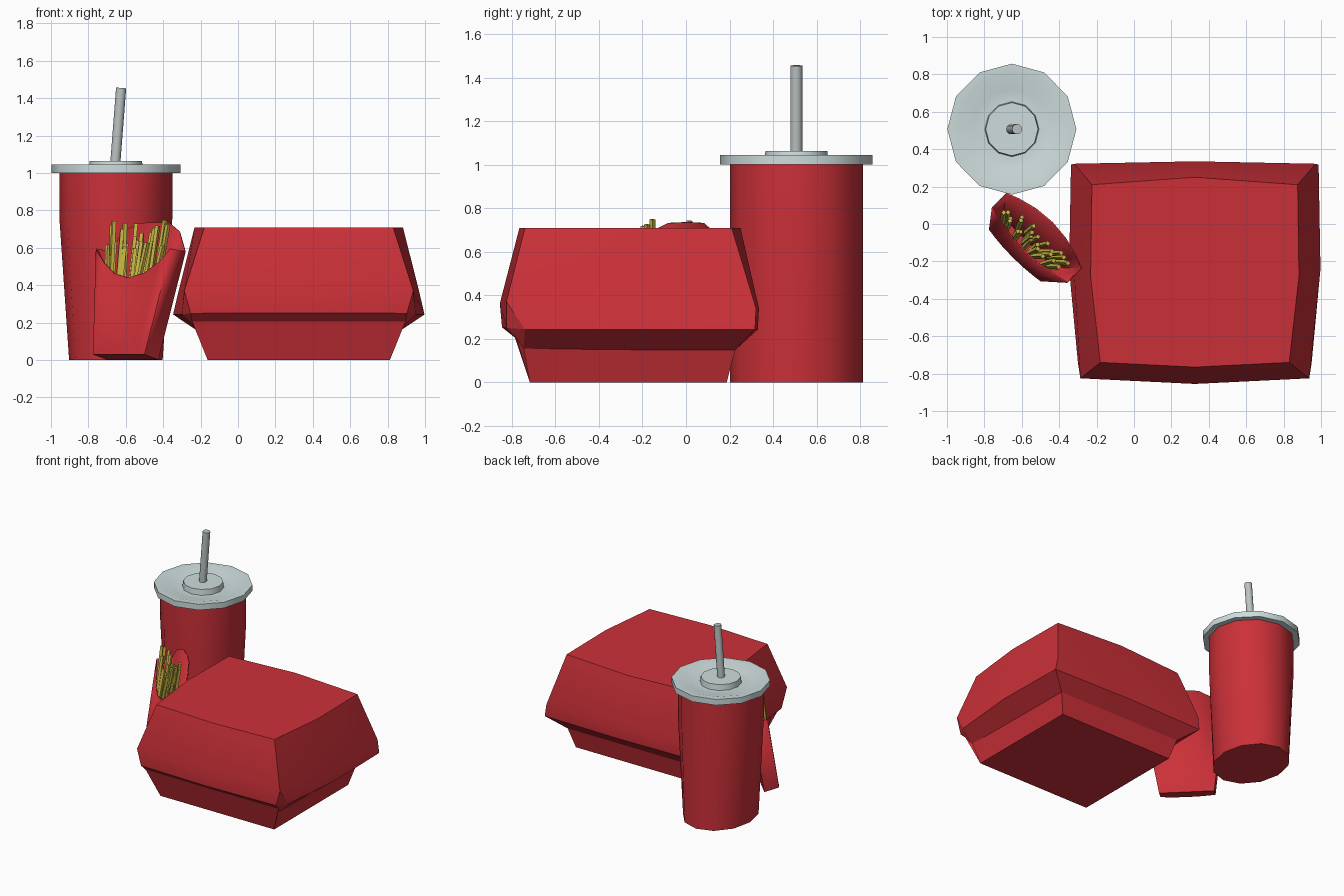
import bpy, bmesh, math, random
from mathutils import Vector

if "Cube" in bpy.data.objects:
    bpy.data.objects.remove(bpy.data.objects["Cube"])

random.seed(4)


def material(name, color):
    m = bpy.data.materials.new(name)
    m.diffuse_color = (*color, 1)
    m.use_nodes = True
    m.node_tree.nodes["Principled BSDF"].inputs["Base Color"].default_value = m.diffuse_color
    return m


RED = material("red_card", (0.6, 0.03, 0.04))
PALE = material("pale_plastic", (0.62, 0.72, 0.72))
GREY = material("straw_grey", (0.5, 0.55, 0.55))
YELLOW = material("potato_yellow", (0.6, 0.48, 0.06))


def loft(name, rings, mat, cap_start=False, cap_end=False, angle=35):
    """Skin a list of equal-length closed rings into one object."""
    bm = bmesh.new()
    rows = [[bm.verts.new(p) for p in ring] for ring in rings]
    n = len(rows[0])
    for a, b in zip(rows, rows[1:]):
        for i in range(n):
            j = (i + 1) % n
            bm.faces.new((a[i], a[j], b[j], b[i]))
    if cap_start:
        bm.faces.new(rows[0][::-1])
    if cap_end:
        bm.faces.new(rows[-1])
    bmesh.ops.remove_doubles(bm, verts=bm.verts, dist=0.0005)
    bmesh.ops.recalc_face_normals(bm, faces=bm.faces)
    me = bpy.data.meshes.new(name)
    bm.to_mesh(me)
    bm.free()
    me.materials.append(mat)
    ob = bpy.data.objects.new(name, me)
    bpy.context.collection.objects.link(ob)
    bpy.ops.object.select_all(action='DESELECT')
    ob.select_set(True)
    bpy.context.view_layer.objects.active = ob
    bpy.ops.object.shade_smooth_by_angle(angle=math.radians(angle))
    return ob


def ellipse(cx, cy, rx, ry, z, n=12):
    return [Vector((cx + rx * math.cos(2 * math.pi * i / n),
                    cy + ry * math.sin(2 * math.pi * i / n), z)) for i in range(n)]


def stick(name, start, end, r, n, mat):
    """Straight prism between two points."""
    start, end = Vector(start), Vector(end)
    q = (end - start).to_track_quat('Z', 'Y')
    rings = [[p + q @ v for v in ellipse(0, 0, r, r, 0, n)] for p in (start, end)]
    return loft(name, rings, mat, True, True)


# Drink cup: round at the top, narrowed in x at the base
CX, CY = -0.653, 0.507
loft("cup", [ellipse(CX, CY, rx, 0.305, z) for rx, z in
             ((0.25, 0), (0.302, 0.76), (0.302, 1.01))], RED, True, True)

# Cup lid: raised rim, dished groove, raised centre disc
loft("cup_lid", [ellipse(CX, CY, r, r * 1.015, z) for r, z in
                 ((0.29, 1.0), (0.345, 1.0), (0.345, 1.045), (0.30, 1.045), (0.21, 1.02),
                  (0.145, 1.02), (0.14, 1.063), (0.03, 1.063))], PALE, True, True)
stick("straw", (-0.657, CY, 1.04), (-0.625, CY, 1.455), 0.027, 12, GREY)


# Burger box: half rings mirrored about the box centre line
def box_ring(half):
    right = [Vector((0.325 + x, y, z)) for x, y, z in half]
    left = [Vector((0.325 - x, y, z)) for x, y, z in half[-2:0:-1]]
    return right + left


top = box_ring([(0, -.765, .71), (.505, -.74, .71), (.505, -.74, .71),
                (.557, -.28, .71), (.55, .21, .71), (0, .25, .71)])
belt = box_ring([(0, -.855, .363), (.612, -.825, .372), (.612, -.825, .372),
                 (.645, -.26, .36), (.645, .322, .34), (0, .335, .34)])
lip = box_ring([(0, -.845, .253), (.578, -.825, .25), (.625, -.74, .244),
                (.672, -.24, .244), (.662, .317, .244), (0, .33, .244)])
flare = box_ring([(0, -.785, .205), (.57, -.78, .205), (.535, -.745, .155),
                  (.532, -.26, .15), (.53, .225, .148), (0, .225, .148)])
base = box_ring([(0, -.717, 0), (.487, -.717, 0), (.487, -.717, 0),
                 (.487, -.27, 0), (.487, .187, 0), (0, .187, 0)])
loft("burger_box_lid", [top, belt, lip], RED, cap_start=True, angle=20)
loft("burger_box_tray", [base, flare, lip], RED, cap_start=True, angle=20)


# Fries carton: turned 45 degrees and leaning back
def carton_point(d, n, z):
    k = math.sqrt(0.5)
    return Vector(((d + n) * k, (n - d) * k, z))


bottom, rim = [], []
steps = [-1, -.75, -.4, 0, .4, .75, 1]
for s in steps:                                   # scooped front panel
    bulge = 1 - s * s
    bottom.append(carton_point(-.332 + .195 * s, -.57 - .015 * bulge, .03))
    rim.append(carton_point(-.315 + .285 * s, -.475 - .045 * bulge, .44 + .155 * s * s))
for s in reversed(steps):                         # tall back panel
    bottom.append(carton_point(-.332 + .195 * s, -.465, .002))
    rim.append(carton_point(-.315 + .285 * s, -.365 + .065 * (1 - s * s),
                            .58 + .155 * (1 - s ** 4)))
carton = loft("fries_carton", [bottom, rim], RED, cap_start=True)
shell = carton.modifiers.new("card_thickness", 'SOLIDIFY')
shell.thickness = 0.008
shell.offset = -1

# Fries: slim square sticks spread across the carton
for i in range(24):
    s = -1 + 2 * (i + 0.5) / 24
    d_top = -.315 + .225 * s + random.uniform(-.01, .01)
    spread = .055 * (1 - .5 * s * s)
    n_top = -.425 + random.uniform(-spread, spread)
    foot = carton_point(-.33 + .165 * s + random.uniform(-.015, .015), n_top - .06, .25)
    stick(f"fry_{i + 1:02d}", foot,
          carton_point(d_top, n_top, random.uniform(.59, .755)), 0.014, 4, YELLOW)
